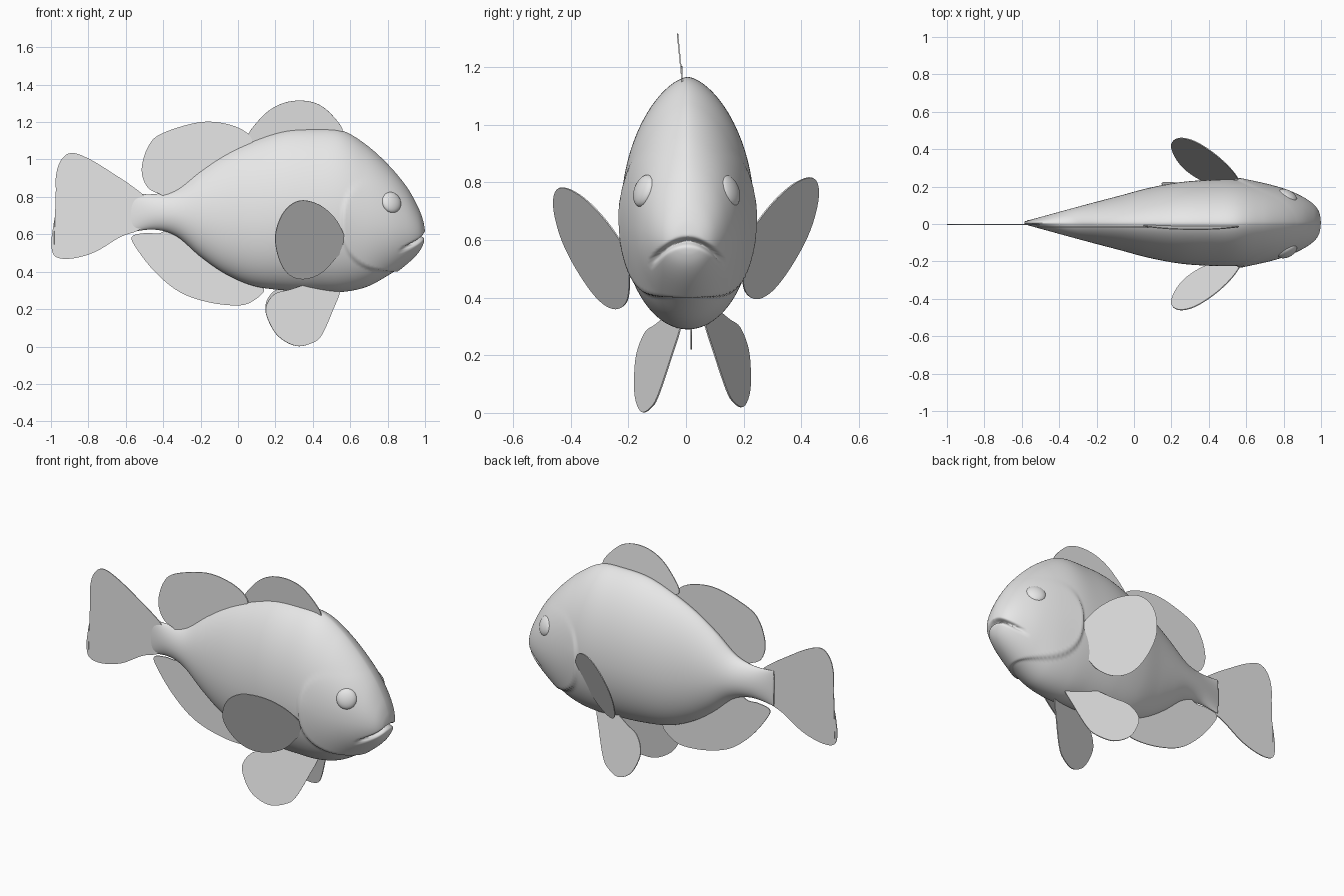
import bpy
import bmesh
from math import sin, cos, pi, exp, radians
from mathutils import Vector

cube = bpy.data.objects.get("Cube")
if cube:
    bpy.data.objects.remove(cube, do_unlink=True)

grey = bpy.data.materials.new("light_grey")
grey.use_nodes = True
grey.diffuse_color = (0.8, 0.8, 0.8, 1)
grey.node_tree.nodes["Principled BSDF"].inputs["Base Color"].default_value = (0.8, 0.8, 0.8, 1)


def spline(points, steps, closed=False):
    """Smooth curve through points of any dimension."""
    pts = [Vector(p) for p in points]
    n = len(pts)
    pick = (lambda i: pts[i % n]) if closed else (lambda i: pts[max(0, min(n - 1, i))])
    out = []
    for i in range(n if closed else n - 1):
        a, b, c, d = (pick(i + k) for k in (-1, 0, 1, 2))
        for s in range(steps):
            t = s / steps
            out.append(0.5 * (2 * b + (c - a) * t + (2 * a - 5 * b + 4 * c - d) * t * t
                              + (3 * b - a - 3 * c + d) * t ** 3))
    if not closed:
        out.append(pts[-1])
    return out


def finish(bm, name, smooth):
    bmesh.ops.recalc_face_normals(bm, faces=bm.faces)
    mesh = bpy.data.meshes.new(name)
    bm.to_mesh(mesh)
    bm.free()
    mesh.materials.append(grey)
    for face in mesh.polygons:
        face.use_smooth = smooth
    obj = bpy.data.objects.new(name, mesh)
    bpy.context.collection.objects.link(obj)
    return obj


def clamp(v):
    return max(0.0, min(1.0, v))


def sculpt(p, mid):
    """Raise the gill cover and press in the mouth line."""
    e = ((abs(p.x - 0.83) / 0.28) ** 2.5 + (abs(p.z - 0.66) / 0.26) ** 2.5) ** 0.4
    if e < 1:
        t = clamp((1 - e) / 0.05)
        lift = 0.014 * t * t * (3 - 2 * t) * exp(-4 * (1 - e)) * clamp((0.9 - p.z) / 0.2)
        p += Vector((0, 3 * p.y, p.z - mid)).normalized() * lift
    if p.x > 0.84:
        line = 0.595 - 0.06 * (p.y / 0.115) ** 2
        fade = clamp((0.135 - abs(p.y)) / 0.03)
        depth = 0.028 * exp(-((p.z - line) / 0.011) ** 2) * fade
        p += (Vector((0.8, 0, 0.6)) - p).normalized() * depth
    return p


# Body: x, top, bottom, half width
stations = [
    (-0.585, 0.82, 0.61, 0.008), (-0.45, 0.815, 0.625, 0.045), (-0.33, 0.845, 0.59, 0.078),
    (-0.2, 0.945, 0.48, 0.113), (-0.07, 1.03, 0.39, 0.147), (0.08, 1.1, 0.325, 0.187),
    (0.25, 1.155, 0.3, 0.218), (0.42, 1.165, 0.292, 0.23), (0.56, 1.153, 0.292, 0.23),
    (0.69, 1.075, 0.32, 0.212), (0.81, 0.965, 0.385, 0.18), (0.9, 0.855, 0.445, 0.14),
    (0.96, 0.75, 0.5, 0.098), (0.99, 0.67, 0.55, 0.055), (1.0, 0.61, 0.605, 0.003)]
sides = 112
bm = bmesh.new()
rings = []
for x, top, bottom, width in spline(stations, 14):
    mid = bottom + 0.45 * (top - bottom)
    ring = []
    for k in range(sides):
        a = 2 * pi * k / sides
        c, s = cos(a), sin(a)
        power = 1.25 if s > 0 else 1.0
        y = width * abs(c) ** power * (1 if c > 0 else -1)
        z = mid + s * ((top - mid) if s > 0 else (mid - bottom))
        p = sculpt(Vector((x, y, z)), mid)
        p.y += 0.006
        ring.append(bm.verts.new(p))
    rings.append(ring)
for r0, r1 in zip(rings, rings[1:]):
    for k in range(sides):
        j = (k + 1) % sides
        bm.faces.new((r0[k], r0[j], r1[j], r1[k]))
bm.faces.new(rings[0])
bm.faces.new(rings[-1])
finish(bm, "body", True)


def fin(name, outline, place):
    """Thin sheet from an (x, z) outline; place gives the y of each point."""
    bm = bmesh.new()
    verts = [bm.verts.new((x, place(x, z), z)) for x, z in spline(outline, 5, True)]
    bmesh.ops.triangulate(bm, faces=[bm.faces.new(verts)])
    obj = finish(bm, name, False)
    sheet = obj.modifiers.new("thickness", "SOLIDIFY")
    sheet.thickness = 0.005
    sheet.offset = 0
    return obj


# Fins on the middle line
fin("tail_fin", [
    (-0.5, 0.8), (-0.57, 0.86), (-0.66, 0.92), (-0.79, 1.0), (-0.89, 1.035), (-0.95, 0.99),
    (-0.975, 0.895), (-0.97, 0.76), (-0.99, 0.63), (-0.998, 0.54), (-0.975, 0.48),
    (-0.89, 0.47), (-0.765, 0.505), (-0.63, 0.585), (-0.52, 0.63), (-0.48, 0.72)],
    lambda x, z: -0.003)
fin("rear_dorsal_fin", [
    (-0.43, 0.82), (-0.49, 0.86), (-0.515, 0.95), (-0.48, 1.07), (-0.405, 1.14), (-0.2, 1.2),
    (-0.04, 1.185), (0.06, 1.13), (0.06, 1.06), (-0.12, 0.95), (-0.34, 0.81)],
    lambda x, z: -0.015)
fin("front_dorsal_fin", [
    (0.05, 1.11), (0.13, 1.23), (0.225, 1.295), (0.33, 1.315), (0.43, 1.295), (0.51, 1.23),
    (0.56, 1.15), (0.5, 1.1), (0.2, 1.09)],
    lambda x, z: -0.01 - 0.1 * (z - 1.12))
fin("anal_fin", [
    (-0.565, 0.59), (-0.55, 0.535), (-0.445, 0.4), (-0.31, 0.29), (-0.15, 0.235), (0.01, 0.22),
    (0.09, 0.25), (0.14, 0.305), (0.08, 0.36), (-0.15, 0.48), (-0.33, 0.63), (-0.42, 0.605),
    (-0.49, 0.607)],
    lambda x, z: 0.018)

# Paired fins and eyes
pectoral = [
    (0.575, 0.55), (0.53, 0.67), (0.44, 0.755), (0.33, 0.78), (0.245, 0.72), (0.2, 0.6),
    (0.215, 0.48), (0.265, 0.39), (0.345, 0.36), (0.44, 0.39), (0.52, 0.47)]
pelvic = [
    (0.545, 0.3), (0.51, 0.2), (0.45, 0.065), (0.4, 0.02), (0.31, 0.003), (0.215, 0.055),
    (0.16, 0.145), (0.15, 0.215), (0.195, 0.28), (0.28, 0.305), (0.4, 0.34), (0.5, 0.34)]
for side, label in ((-1, "right"), (1, "left")):
    flank = fin(label + "_pectoral_fin", pectoral,
                lambda x, z: side * (0.27 - 0.55 * x + 0.45 * z))
    belly = fin(label + "_pelvic_fin", pelvic,
                lambda x, z: side * (0.258 - 0.337 * x - 0.187 * z))
    if side > 0:
        flank.location.z = 0.035
        belly.location = (0, 0.045, 0.018)
    bm = bmesh.new()
    bmesh.ops.create_uvsphere(bm, u_segments=32, v_segments=16, radius=1)
    eye = finish(bm, label + "_eye", True)
    eye.scale = (0.056, 0.028, 0.058)
    eye.location = (0.82, side * 0.147 + 0.002, 0.77)
    eye.rotation_euler = (side * radians(18), 0, side * radians(-28))
